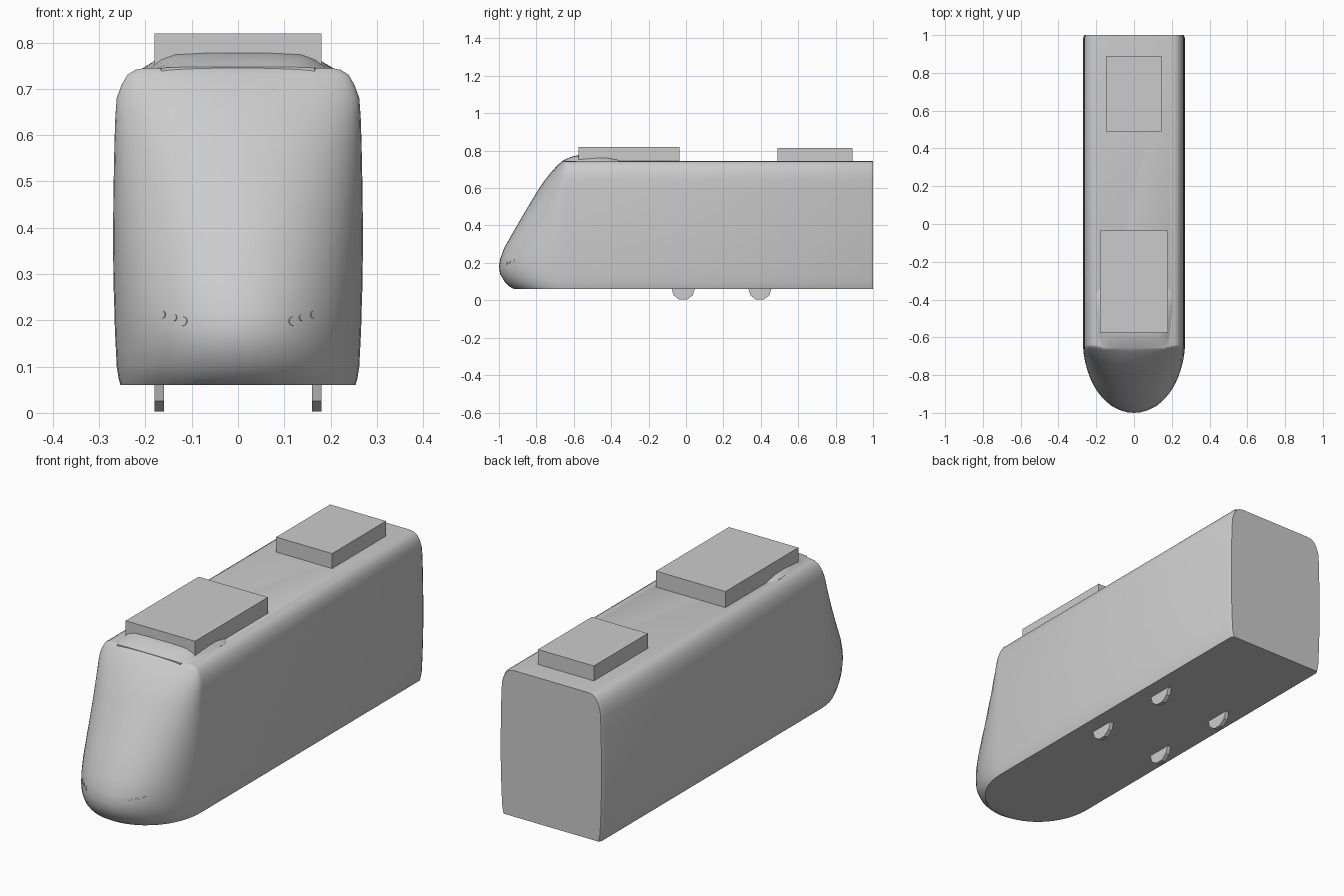
import bpy, bmesh, math
from mathutils import Vector

if "Cube" in bpy.data.objects:
    bpy.data.objects.remove(bpy.data.objects["Cube"])

grey = bpy.data.materials.new("light grey")
grey.use_nodes = True
color = (0.6, 0.6, 0.6, 1)
grey.diffuse_color = color
grey.node_tree.nodes["Principled BSDF"].inputs["Base Color"].default_value = color


def finish(bm, name, smooth=None):
    bmesh.ops.recalc_face_normals(bm, faces=bm.faces)
    mesh = bpy.data.meshes.new(name)
    bm.to_mesh(mesh)
    bm.free()
    mesh.materials.append(grey)
    obj = bpy.data.objects.new(name, mesh)
    bpy.context.collection.objects.link(obj)
    if smooth:
        bpy.ops.object.select_all(action='DESELECT')
        obj.select_set(True)
        bpy.context.view_layer.objects.active = obj
        bpy.ops.object.shade_smooth_by_angle(angle=math.radians(smooth))
    return obj


def loft(bm, rings, closed=True):
    """Skin a list of equal-length point rings and cap both ends."""
    rows = [[bm.verts.new(p) for p in ring] for ring in rings]
    n = len(rows[0])
    for a, b in zip(rows, rows[1:]):
        for i in range(n):
            j = (i + 1) % n
            bm.faces.new((a[i], a[j], b[j], b[i]))
    bm.faces.new(rows[0])
    bm.faces.new(rows[-1])


def box(name, x, y0, y1, z0, z1):
    bm = bmesh.new()
    loft(bm, [[(-x, y0, z), (x, y0, z), (x, y1, z), (-x, y1, z)] for z in (z0, z1)])
    finish(bm, name)


# Car body: horizontal slices of (height, half width, nose tip)
START = -0.64
slices = [(0.06, 0.254, -0.92), (0.075, 0.258, -0.945), (0.10, 0.262, -0.97),
          (0.14, 0.264, -0.994), (0.18, 0.266, -1.0), (0.22, 0.267, -0.994),
          (0.28, 0.269, -0.972), (0.38, 0.27, -0.915), (0.48, 0.269, -0.857),
          (0.58, 0.267, -0.797), (0.64, 0.265, -0.757), (0.68, 0.262, -0.725),
          (0.71, 0.251, -0.698), (0.73, 0.239, -0.678), (0.741, 0.222, -0.666),
          (0.745, 0.20, -0.66)]
STEPS = 24


def body_ring(z, w, tip):
    ring = [(w, 0.985, z), (w, START, z)]
    for i in range(1, STEPS):
        a = math.pi * i / STEPS
        ring.append((w * math.cos(a), START + (tip - START) * math.sin(a), z))
    return ring + [(-w, START, z), (-w, 0.985, z), (0.008 - w, 1, z), (w - 0.008, 1, z)]


bm = bmesh.new()
loft(bm, [body_ring(*s) for s in slices])
finish(bm, "car_body", 32)


def nose_y(x, z):
    """Depth of the nose surface at a given point of the front."""
    for (z0, w0, t0), (z1, w1, t1) in zip(slices, slices[1:]):
        if z0 <= z <= z1:
            k = (z - z0) / (z1 - z0)
            w, t = w0 + k * (w1 - w0), t0 + k * (t1 - t0)
            return START + (t - START) * math.sqrt(1 - (x / w) ** 2)


# Roof fairing behind the windscreen: (y, half width, height)
bm = bmesh.new()
rings = []
for y, w, h in [(-0.66, 0.165, 0.002), (-0.635, 0.175, 0.014), (-0.60, 0.184, 0.026),
                (-0.57, 0.19, 0.033), (-0.48, 0.20, 0.033), (-0.41, 0.205, 0.026),
                (-0.37, 0.20, 0.015), (-0.34, 0.18, 0.002)]:
    outline = [(1, 0), (0.88, 0.55), (0.72, 0.9), (0.4, 1)]
    half = [(w * u, y, 0.745 + h * v) for u, v in outline]
    rings.append([(w, y, 0.735)] + half + [(0, y, 0.745 + h)]
                 + [(-p[0], y, p[2]) for p in reversed(half)] + [(-w, y, 0.735)])
loft(bm, rings)
finish(bm, "roof_fairing", 40)

# Roof equipment
box("front_roof_unit", 0.18, -0.575, -0.035, 0.74, 0.82)
box("rear_roof_unit", 0.145, 0.49, 0.89, 0.74, 0.815)

# Wheels
for side, sx in (("left", 1), ("right", -1)):
    for place, y in (("front", -0.015), ("rear", 0.395)):
        bm = bmesh.new()
        angles = [math.tau * (i + 0.5) / 10 for i in range(10)]
        loft(bm, [[(sx * x, y + 0.062 * math.cos(a + 0.314), 0.062 + 0.062 * math.sin(a + 0.314))
                   for a in angles] for x in (0.16, 0.18)])
        finish(bm, f"{place}_wheel_{side}")

# Headlights: thin discs lying on the nose
for side, sx in (("left", 1), ("right", -1)):
    for kind, x, z, r in (("inner", 0.118, 0.198, 0.01), ("middle", 0.138, 0.206, 0.008),
                          ("outer", 0.162, 0.212, 0.008)):
        d = 0.004
        centre = Vector((sx * x, nose_y(x, z), z))
        across = Vector((sx * (x + d), nose_y(x + d, z), z)) - centre
        up = Vector((sx * x, nose_y(x, z + d), z + d)) - centre
        normal = across.cross(up).normalized() * sx
        across.normalize()
        up = normal.cross(across)
        bm = bmesh.new()
        loft(bm, [[centre + normal * h + r * (across * math.cos(i * math.pi / 4)
                                              + up * math.sin(i * math.pi / 4))
                   for i in range(8)] for h in (-0.002, 0.0015)])
        finish(bm, f"{kind}_headlight_{side}")
